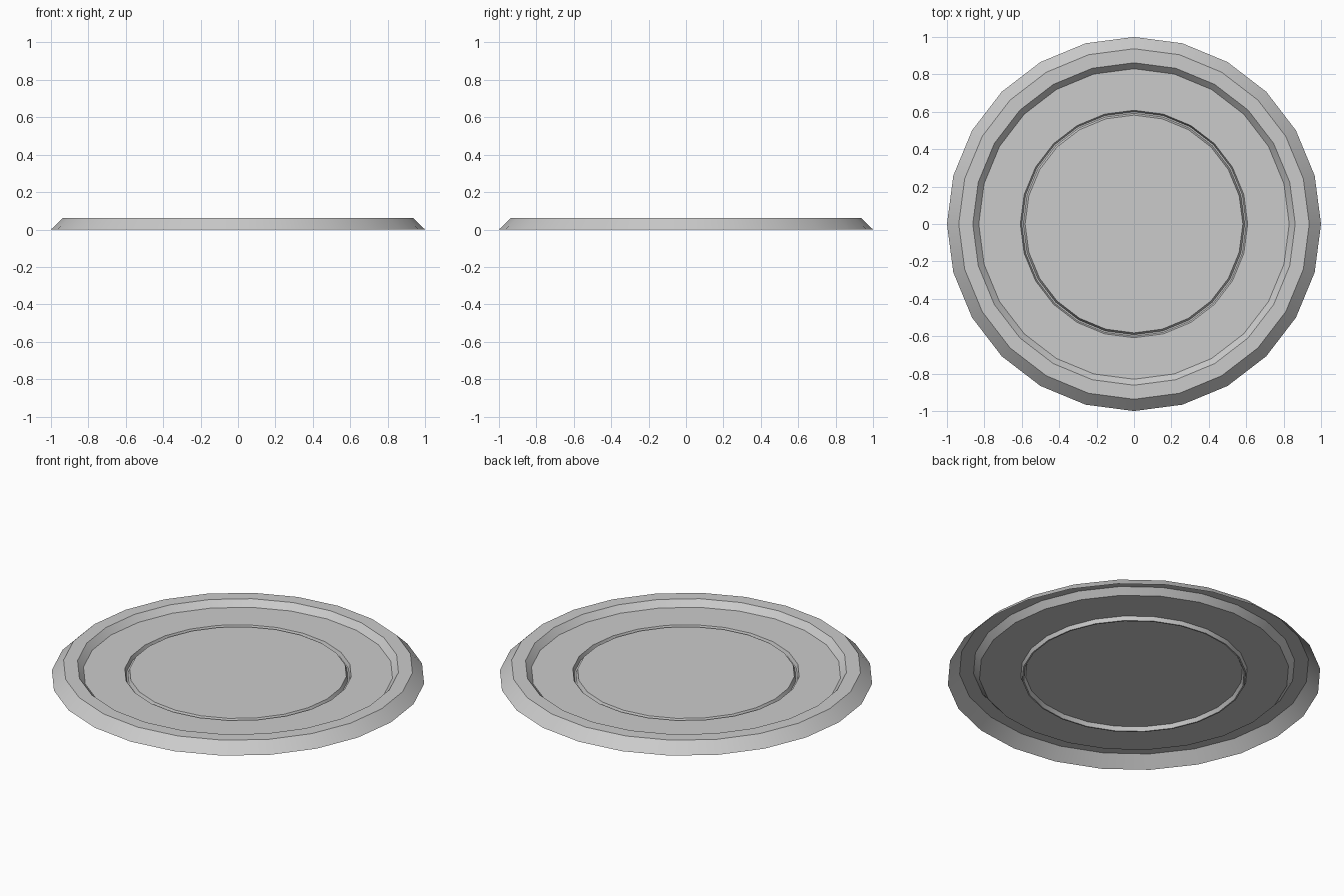
import bpy, bmesh
from math import cos, sin, pi

if "Cube" in bpy.data.objects:
    bpy.data.objects.remove(bpy.data.objects["Cube"])

SIDES = 24

# Cross-section from outer edge to centre: (radius, height)
profile = [
    (1.0, 0.0), (0.937, 0.062),       # outer bevel
    (0.862, 0.062), (0.83, 0.026),    # raised rim and inner slope
    (0.608, 0.026), (0.60, 0.003),    # floor and groove outer wall
    (0.592, 0.003), (0.582, 0.026),   # groove bottom and inner wall
]

bm = bmesh.new()
rings = [[bm.verts.new((r * cos(2 * pi * i / SIDES), r * sin(2 * pi * i / SIDES), z))
          for i in range(SIDES)] for r, z in profile]
for outer, inner in zip(rings, rings[1:]):
    for i in range(SIDES):
        j = (i + 1) % SIDES
        bm.faces.new((outer[i], outer[j], inner[j], inner[i]))

# Flat centre disc
bm.faces.new(rings[-1])

mesh = bpy.data.meshes.new("plate")
bm.to_mesh(mesh)
bm.free()
plate = bpy.data.objects.new("plate", mesh)
bpy.context.collection.objects.link(plate)

# Smooth around the circle, sharp between the bands
bpy.context.view_layer.objects.active = plate
plate.select_set(True)
bpy.ops.object.shade_smooth_by_angle(angle=pi / 6)
